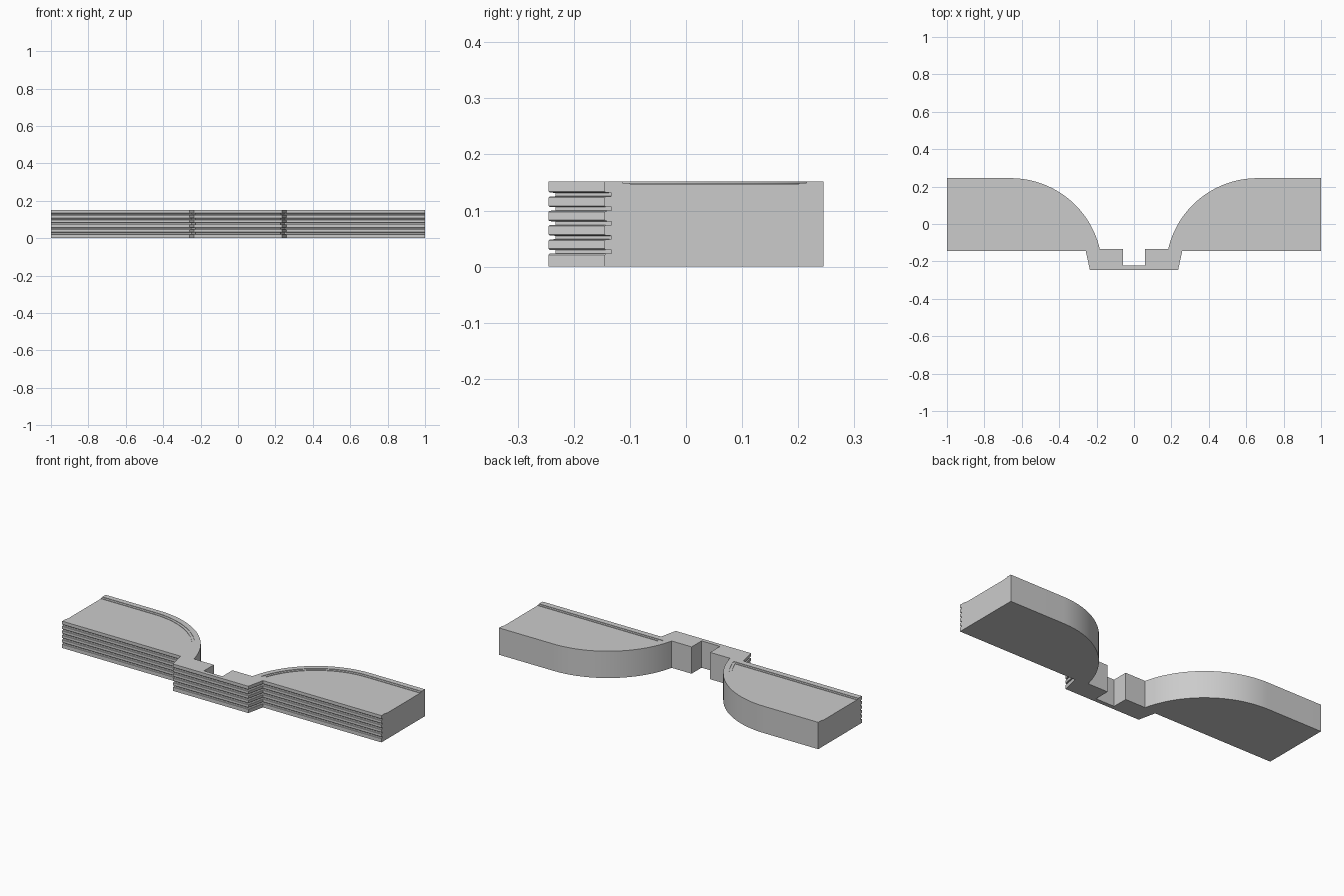
import bpy, bmesh
from math import radians, cos, sin, asin, pi, degrees

if "Cube" in bpy.data.objects:
    bpy.data.objects.remove(bpy.data.objects["Cube"])

H = 0.152            # total height
CX, CY = 0.66, -0.245  # centre of the quarter-round shoulder


def arc(r, y_end, n=28):
    """Arc from straight up round to the left until it reaches y_end."""
    a0, a1 = pi / 2, pi - asin((y_end - CY) / r)
    return [(CX + r * cos(a0 + (a1 - a0) * i / n),
             CY + r * sin(a0 + (a1 - a0) * i / n)) for i in range(n + 1)]


def outline(d):
    """Plan outline with the front faces set back by d."""
    half = [(0.236 - 0.8 * d, -0.245 + d), (0.258 - 0.8 * d, -0.145 + d),
            (1, -0.145 + d), (1, 0.245)]
    half += arc(0.49, -0.133)
    half += [(0.058, -0.133), (0.058, -0.222)]
    return half + [(-x, y) for x, y in reversed(half)]


def loft(name, loops):
    """Solid skinned through (z, points) loops with capped ends."""
    bm = bmesh.new()
    rings = [[bm.verts.new((x, y, z)) for x, y in pts] for z, pts in loops]
    n = len(rings[0])
    for a, b in zip(rings, rings[1:]):
        for i in range(n):
            j = (i + 1) % n
            # only the moving front part differs; skip collapsed ledge faces
            quad = [a[i], a[j], b[j], b[i]]
            if (a[i].co - b[i].co).length + (a[j].co - b[j].co).length > 1e-7:
                bm.faces.new(quad)
    bm.faces.new(rings[0][::-1])
    bm.faces.new(rings[-1])
    bmesh.ops.recalc_face_normals(bm, faces=bm.faces)
    me = bpy.data.meshes.new(name)
    bm.to_mesh(me)
    bm.free()
    ob = bpy.data.objects.new(name, me)
    bpy.context.collection.objects.link(ob)
    return ob


# Body: six stacked courses separated by five front grooves
profile = [(0, 0)]
for k in range(5):
    z = 0.023 + 0.0255 * k
    profile += [(z - 0.002, 0), (z, 0.002), (z + 0.0005, 0.012),
                (z + 0.0065, 0.012), (z + 0.007, 0.002), (z + 0.009, 0)]
profile.append((H, 0))
body = loft("curved_wall_body", [(z, outline(d)) for z, d in profile])


# Stepped recess in the top of each wing, open at the outer end
def recess(side, r, front, floor):
    pts = [(1.1, front), (1.1, CY + r)] + arc(r, front)
    pts = [(side * x, y) for x, y in pts]
    return loft("recess_cutter", [(floor, pts), (H + 0.05, pts)])


bpy.context.view_layer.objects.active = body
body.select_set(True)
for side in (1, -1):
    for r, front, floor in ((0.460, -0.113, 0.1495), (0.446, -0.100, 0.147)):
        cutter = recess(side, r, front, floor)
        cutter.hide_render = True
        mod = body.modifiers.new("recess", 'BOOLEAN')
        mod.operation = 'DIFFERENCE'
        mod.solver = 'EXACT'
        mod.object = cutter
        bpy.ops.object.modifier_apply(modifier=mod.name)
        bpy.data.objects.remove(cutter)

bpy.ops.object.shade_smooth_by_angle(angle=radians(25))
